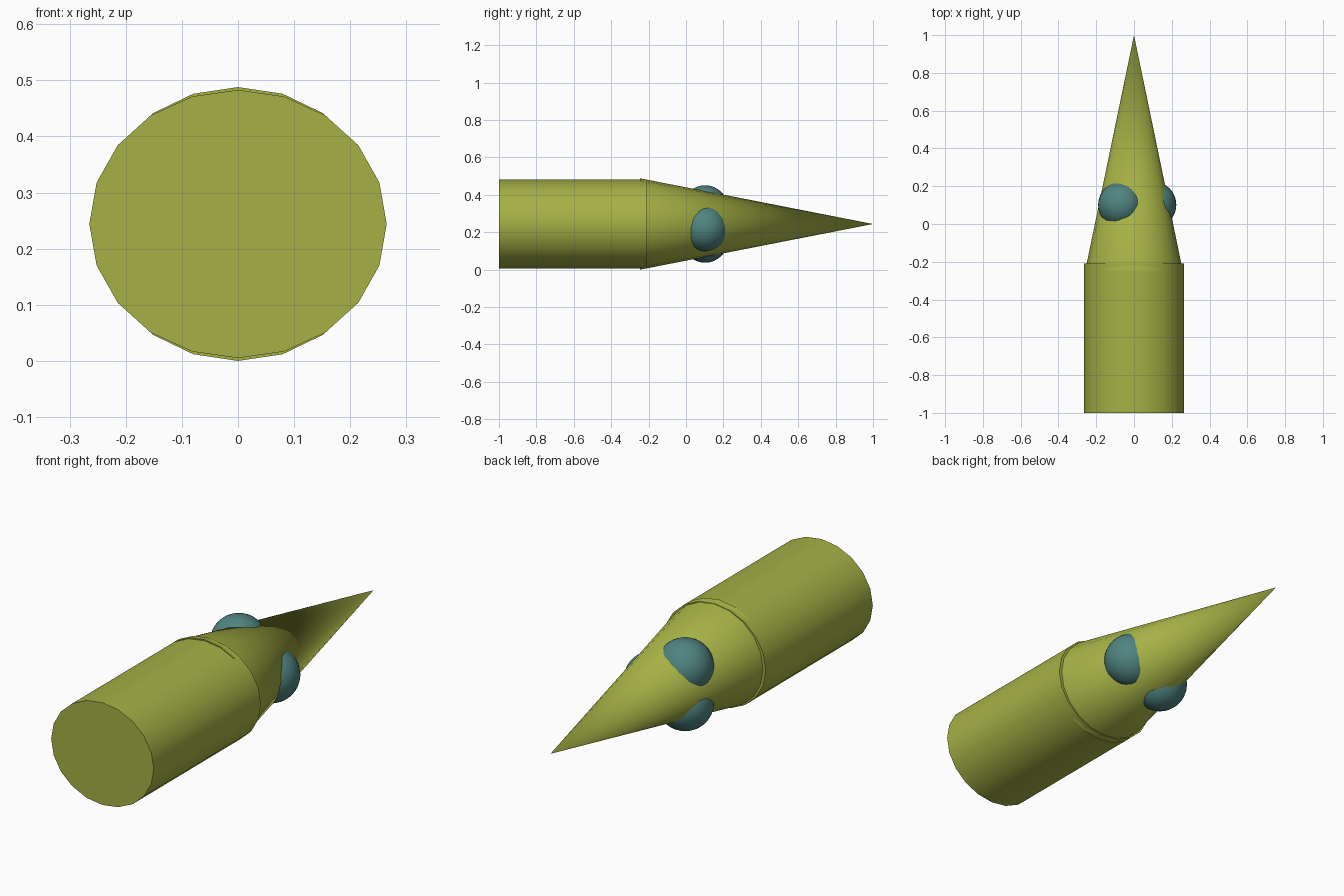
import bpy, math

if "Cube" in bpy.data.objects:
    bpy.data.objects.remove(bpy.data.objects["Cube"])

AXIS_Z = 0.244  # height of the long axis


def material(name, rgb):
    m = bpy.data.materials.new(name)
    m.diffuse_color = (*rgb, 1)
    m.use_nodes = True
    m.node_tree.nodes["Principled BSDF"].inputs["Base Color"].default_value = m.diffuse_color
    return m


olive = material("olive", (0.38, 0.44, 0.06))
teal = material("teal", (0.08, 0.23, 0.22))


def finish(name, mat):
    ob = bpy.context.object
    ob.name = name
    ob.data.materials.append(mat)
    bpy.ops.object.transform_apply(location=False, rotation=True, scale=True)
    bpy.ops.object.shade_smooth_by_angle(angle=math.radians(35))


def tube(name, y0, y1, rx, rz, tip):
    """Elliptical 20-sided cylinder (tip=1) or cone (tip=0) along y."""
    bpy.ops.mesh.primitive_cone_add(
        vertices=20, radius1=1, radius2=tip, depth=y1 - y0,
        location=(0, (y0 + y1) / 2, AXIS_Z), rotation=(-math.pi / 2, 0, 0))
    bpy.context.object.scale = (rx, rz, 1)
    finish(name, olive)


# Body and pointed nose
tube("body", -1.0, -0.21, 0.265, 0.239, 1)
tube("nose_cone", -0.245, 1.0, 0.258, 0.244, 0)

# Three half-sunk bulbs around the nose
for name, x, z in (("bulb_side", 0.101, -0.023),
                   ("bulb_top", -0.067, 0.084),
                   ("bulb_bottom", -0.067, -0.084)):
    bpy.ops.mesh.primitive_uv_sphere_add(
        segments=32, ring_count=16, radius=0.123, location=(x, 0.102, AXIS_Z + z))
    finish(name, teal)
